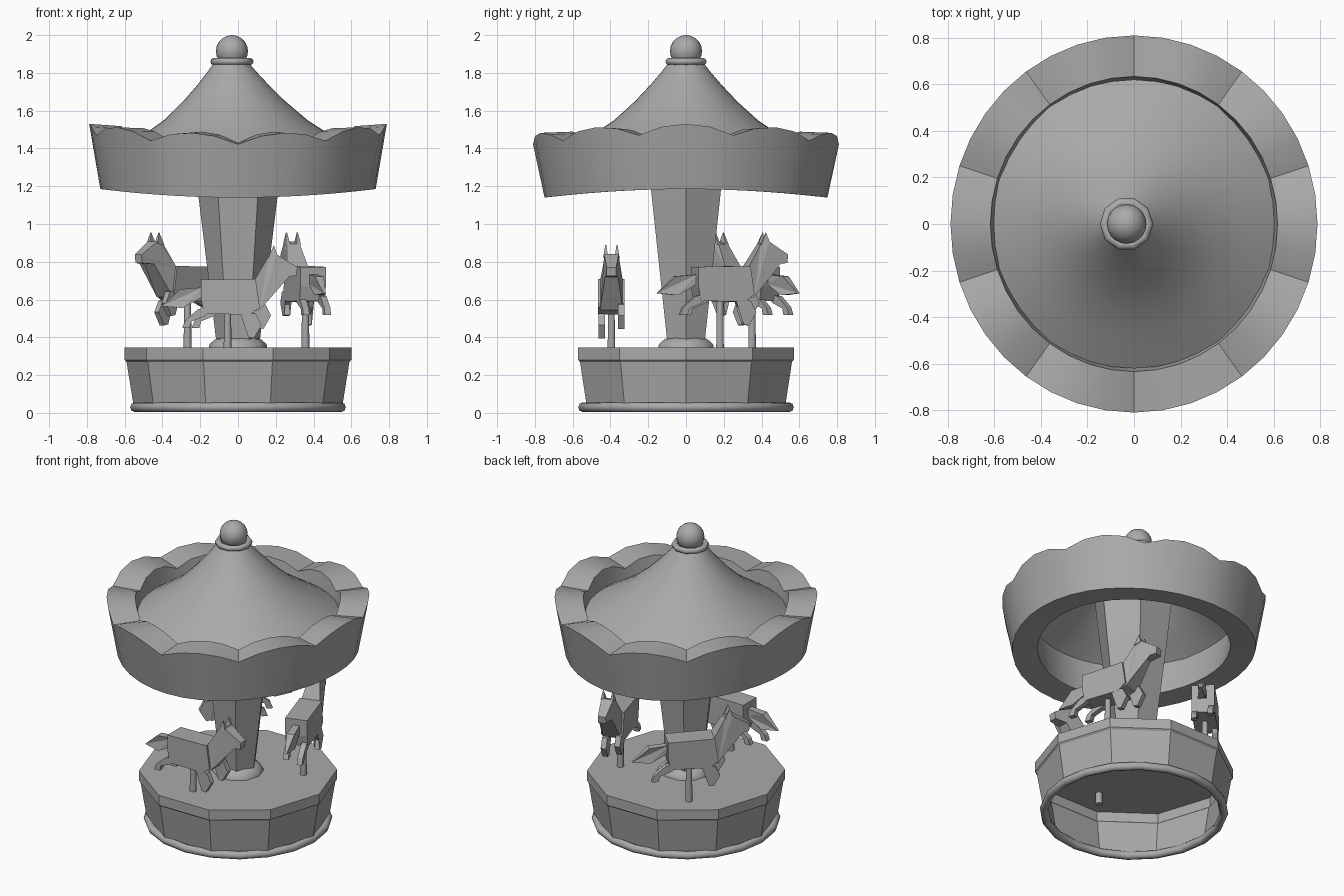
import bpy, bmesh, math
from mathutils import Matrix, Vector

if "Cube" in bpy.data.objects:
    bpy.data.objects.remove(bpy.data.objects["Cube"])

grey = bpy.data.materials.new("plain grey")
grey.use_nodes = True
tone = (0.4, 0.4, 0.4, 1)
grey.diffuse_color = tone
grey.node_tree.nodes["Principled BSDF"].inputs["Base Color"].default_value = tone


def finish(name, bm, smooth=None):
    bmesh.ops.recalc_face_normals(bm, faces=bm.faces)
    mesh = bpy.data.meshes.new(name)
    bm.to_mesh(mesh)
    bm.free()
    mesh.materials.append(grey)
    ob = bpy.data.objects.new(name, mesh)
    bpy.context.collection.objects.link(ob)
    if smooth:
        bpy.ops.object.select_all(action='DESELECT')
        ob.select_set(True)
        bpy.context.view_layer.objects.active = ob
        bpy.ops.object.shade_smooth_by_angle(angle=math.radians(smooth))
    return ob


def lathe(name, profile, sides, closed=False, smooth=None, warp=None):
    """Revolve (radius, z) points; warp(point, angle, index) reshapes them."""
    bm = bmesh.new()
    rings = []
    for i, (r, z) in enumerate(profile):
        if r == 0:
            rings.append([bm.verts.new((0, 0, z))] * sides)
            continue
        ring = []
        for k in range(sides):
            a = math.tau * k / sides
            p = Vector((r * math.cos(a), r * math.sin(a), z))
            ring.append(bm.verts.new(warp(p, a, i) if warp else p))
        rings.append(ring)
    pairs = list(zip(rings, rings[1:])) + ([(rings[-1], rings[0])] if closed else [])
    for low, high in pairs:
        for k in range(sides):
            n = (k + 1) % sides
            quad = dict.fromkeys((low[k], low[n], high[n], high[k]))
            bm.faces.new(quad)
    return finish(name, bm, smooth)


def torus(name, radius, thick, z, sides, squash=1.0, shift=0.0):
    circle = [(radius + thick * math.cos(a), z + squash * thick * math.sin(a))
              for a in (math.tau * i / 8 for i in range(8))]
    ob = lathe(name, circle, sides, closed=True, smooth=50)
    ob.location.x = shift


# Hollow ten-sided platform, rounded foot rim and centre collar
lathe("platform", [(.553, .04), (.59, .27), (.60, .28), (.60, .345), (0, .345)], 10)
torus("foot_rim", .545, .026, .03, 20)
lathe("column_collar", [(.155, .345), (.15, .365), (.12, .39), (.08, .405), (0, .405)], 10, smooth=40)

# Flared six-sided column
lathe("column", [(.115, .38), (.21, 1.15), (.26, 1.6)], 6)


# Scalloped canopy ring, drooping towards front and back
def canopy_shape(p, a, i):
    if i in (1, 2):
        p.z += .055 * abs(math.cos(5 * a)) ** .8
    p.z -= .05 * (p.y / .78) ** 2
    p.x *= .985
    p.y *= 1.012
    return p


lathe("canopy_ring", [(.74, 1.185), (.80, 1.475), (.626, 1.463), (.585, 1.185)],
      40, closed=True, smooth=30, warp=canopy_shape)


# Leaning concave roof
def lean(p, a, i):
    p.x -= .035 * (p.z - 1.39) / .46
    return p


lathe("roof", [(.62, 1.39), (.49, 1.475), (.38, 1.55), (.27, 1.65), (.19, 1.735),
               (.13, 1.805), (.095, 1.85), (0, 1.85)], 40, smooth=40, warp=lean)
torus("finial_collar", .095, .02, 1.86, 10, .95, -.032)
ball = [(.085 * math.sin(a), 1.915 - .085 * math.cos(a))
        for a in (math.pi * i / 10 for i in range(1, 10))]
knob = lathe("finial_ball", [(0, 1.83)] + ball + [(0, 2.0)], 20, smooth=60)
knob.location.x = -.032


def slab(bm, points, side=0.0):
    """Solid outline of (along, up, half width), centred on a sideways offset."""
    left = [bm.verts.new((u, side + w, z)) for u, z, w in points]
    right = [bm.verts.new((u, side - w, z)) for u, z, w in points]
    caps = [bm.faces.new(left), bm.faces.new(right[::-1])]
    for k in range(len(points)):
        n = (k + 1) % len(points)
        bm.faces.new((left[n], left[k], right[k], right[n]))
    bmesh.ops.triangulate(bm, faces=caps)


def flat(points, w):
    return [(u, z, w) for u, z in points]


def horse(name, x, y, heading, rise):
    bm = bmesh.new()
    # Body
    slab(bm, flat([(-.14, .705), (-.14, .60), (-.125, .525), (.12, .52), (.17, .56), (.148, .71)], .07))
    # Neck and head
    slab(bm, [(.14, .70, .06), (.11, .53, .06), (.17, .545, .06), (.285, .72, .035), (.365, .725, .025),
              (.37, .77, .025), (.26, .84, .038), (.215, .825, .035)])
    # Swept tail
    slab(bm, [(-.13, .665, .02), (-.25, .655, .025), (-.35, .565, .006), (-.24, .555, .025), (-.13, .615, .02)])
    # Ears and bent legs, in pairs
    for s in (-1, 1):
        slab(bm, [(.215, .82, .012), (.265, .83, .012), (.245, .888, .003)], s * .03)
        shift = .025 * s
        rear = [(-.06, .56), (-.13, .55), (-.20, .49), (-.215, .45), (-.175, .45), (-.165, .485), (-.09, .515)]
        slab(bm, flat([(u + shift, z) for u, z in rear], .017), s * .052)
        fore = [(.09, .56), (.175, .55), (.205, .49), (.165, .42), (.135, .425), (.155, .48), (.11, .52)]
        slab(bm, flat([(u + shift, z + shift) for u, z in fore], .017), s * .052)
    body = finish(name, bm)
    body.matrix_world = Matrix.Translation((x, y, rise)) @ Matrix.Rotation(math.radians(heading), 4, 'Z')
    # Supporting pole
    pole = lathe(name + "_pole", [(0, .27), (.022, .27), (.018, .54 + rise), (0, .54 + rise)], 10, smooth=40)
    pole.location = (x, y, 0)


horse("front_horse", -.055, -.395, 0, 0)
horse("left_horse", .357, .18, 107, .068)
horse("back_horse", -.267, .35, 225, .068)
